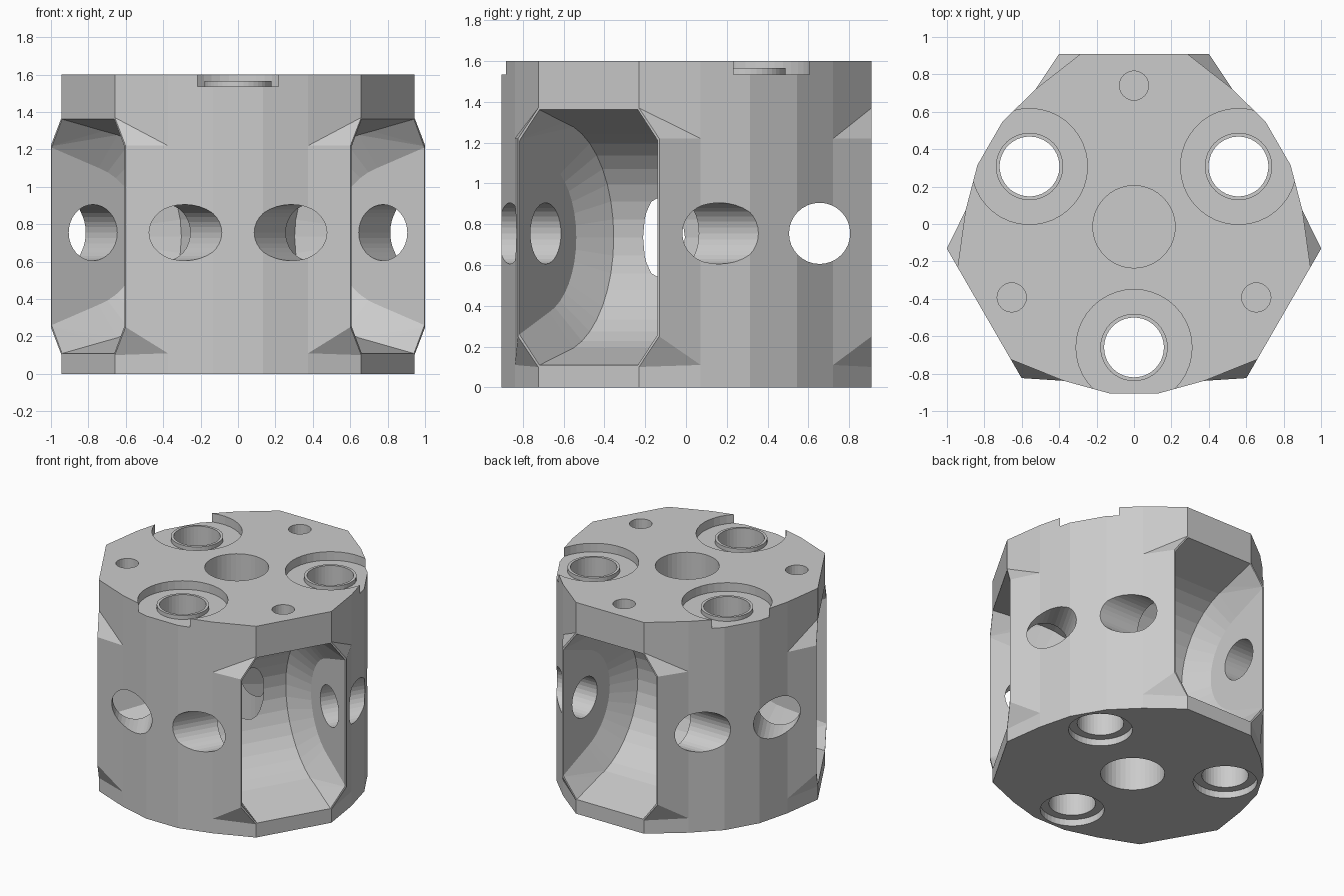
import bpy, bmesh
from math import sin, cos, pi, radians
from mathutils import Vector, Matrix

if "Cube" in bpy.data.objects:
    bpy.data.objects.remove(bpy.data.objects["Cube"])

CY = -0.015                      # axis of the three-fold symmetry
SIDES = (-30, 90, 210)           # flat sides that carry the big pockets
BORES = (30, 150, 270)           # vertical bores between them
FACE_D, HOLE_D, HOLE_Z = 0.925, 0.67, 0.755


def make_object(name, bm):
    bmesh.ops.recalc_face_normals(bm, faces=bm.faces)
    mesh = bpy.data.meshes.new(name)
    bm.to_mesh(mesh)
    bm.free()
    obj = bpy.data.objects.new(name, mesh)
    bpy.context.collection.objects.link(obj)
    return obj


def side_matrix(angle):
    """Local x = outward, y = along the side, z = up."""
    return Matrix.Translation((0, CY, 0)) @ Matrix.Rotation(radians(angle), 4, 'Z')


def hull(name, points, matrix):
    bm = bmesh.new()
    for p in points:
        bm.verts.new(matrix @ Vector(p))
    bmesh.ops.convex_hull(bm, input=bm.verts[:])
    return make_object(name, bm)


def lathe(name, profile, matrix, n=32):
    """Closed solid turned from (radius, height) points."""
    bm = bmesh.new()
    rings = [[bm.verts.new(matrix @ Vector((r * cos(2 * pi * i / n), r * sin(2 * pi * i / n), z)))
              for i in range(n)] for r, z in profile]
    for a, b in zip(rings, rings[1:]):
        for i in range(n):
            j = (i + 1) % n
            bm.faces.new((a[i], a[j], b[j], b[i]))
    bm.faces.new(rings[0])
    bm.faces.new(rings[-1])
    return make_object(name, bm)


def at(angle, d):
    return side_matrix(angle) @ Matrix.Translation((d, 0, 0))


# Main block: 18-sided prism with three wide flats
shoulder = (0.905 * cos(radians(35.5)), 0.905 * sin(radians(35.5)))
half = [(FACE_D, 0.285), shoulder, (0.90 * cos(radians(51.5)), 0.90 * sin(radians(51.5)))]
sector = [(d, -t) for d, t in reversed(half)] + half
bm = bmesh.new()
outline = [side_matrix(a) @ Vector((d, t, 0)) for a in SIDES for d, t in sector]
base = bm.faces.new([bm.verts.new(p) for p in outline])
top = bmesh.ops.extrude_face_region(bm, geom=[base])
bmesh.ops.translate(bm, vec=(0, 0, 1.6),
                    verts=[v for v in top['geom'] if isinstance(v, bmesh.types.BMVert)])
block = make_object("drum_block", bm)

adds, cuts = [], []

for a in SIDES:
    m = side_matrix(a)
    # Wings widening each flat beside the pocket
    pts = []
    for s in (-1, 1):
        pts += [(FACE_D, s * 0.285, 0.10), (FACE_D, s * 0.285, 1.37),
                (FACE_D, s * 0.40, 0.25), (FACE_D, s * 0.40, 1.22),
                (shoulder[0], s * shoulder[1], 0.11), (shoulder[0], s * shoulder[1], 1.22),
                (0.70, s * 0.40, 0.11), (0.70, s * 0.40, 1.30)]
    adds.append(hull("side_wing", pts, m))

    # Pocket: lying half cylinder with bevelled ends, opening to an octagonal mouth
    pts = []
    for s in (-1, 1):
        for radius, end in ((0.57, 0.285), (0.385, 0.39)):
            for i in range(21):
                t = pi * i / 20
                pts.append((0.755 - radius * sin(t), s * end, 0.735 + radius * cos(t)))
        pts += [(0.94, s * 0.278, 1.365), (0.94, s * 0.39, 1.215),
                (0.94, s * 0.39, 0.255), (0.94, s * 0.278, 0.105)]
    cuts.append(hull("pocket_cutter", pts, m))

    # Cross hole along the pocket axis
    cross = m @ Matrix.Translation((HOLE_D, 0, HOLE_Z)) @ Matrix.Rotation(pi / 2, 4, 'X')
    cuts.append(lathe("cross_hole_cutter", [(0.15, -1.2), (0.15, 1.2)], cross))
    # Small blind hole above the pocket
    cuts.append(lathe("small_hole_cutter", [(0.078, 1.42), (0.078, 1.7)], at(a, 0.755), 24))

# Vertical bores with a raised lip in a top recess and a bottom recess
bore = [(0.22, -0.1), (0.22, 0.05), (0.16, 0.05), (0.16, 1.565),
        (0.18, 1.565), (0.18, 1.535), (0.31, 1.535), (0.31, 1.7)]
for a in BORES:
    cuts.append(lathe("bore_cutter", bore, at(a, 0.645), 40))

# Centre hole, breaking into the pockets, with a thin web near the bottom
cuts.append(lathe("centre_top_cutter", [(0.22, 0.32), (0.22, 1.7)], at(0, 0), 40))
cuts.append(lathe("centre_bottom_cutter", [(0.22, -0.1), (0.22, 0.28)], at(0, 0), 40))

# Apply the booleans and drop the helpers
bpy.context.view_layer.objects.active = block
for operation, helpers in (('UNION', adds), ('DIFFERENCE', cuts)):
    for h in helpers:
        h.hide_render = True
        mod = block.modifiers.new(h.name, 'BOOLEAN')
        mod.operation, mod.solver, mod.object = operation, 'EXACT', h
        bpy.ops.object.modifier_apply(modifier=mod.name)
        bpy.data.objects.remove(h)
